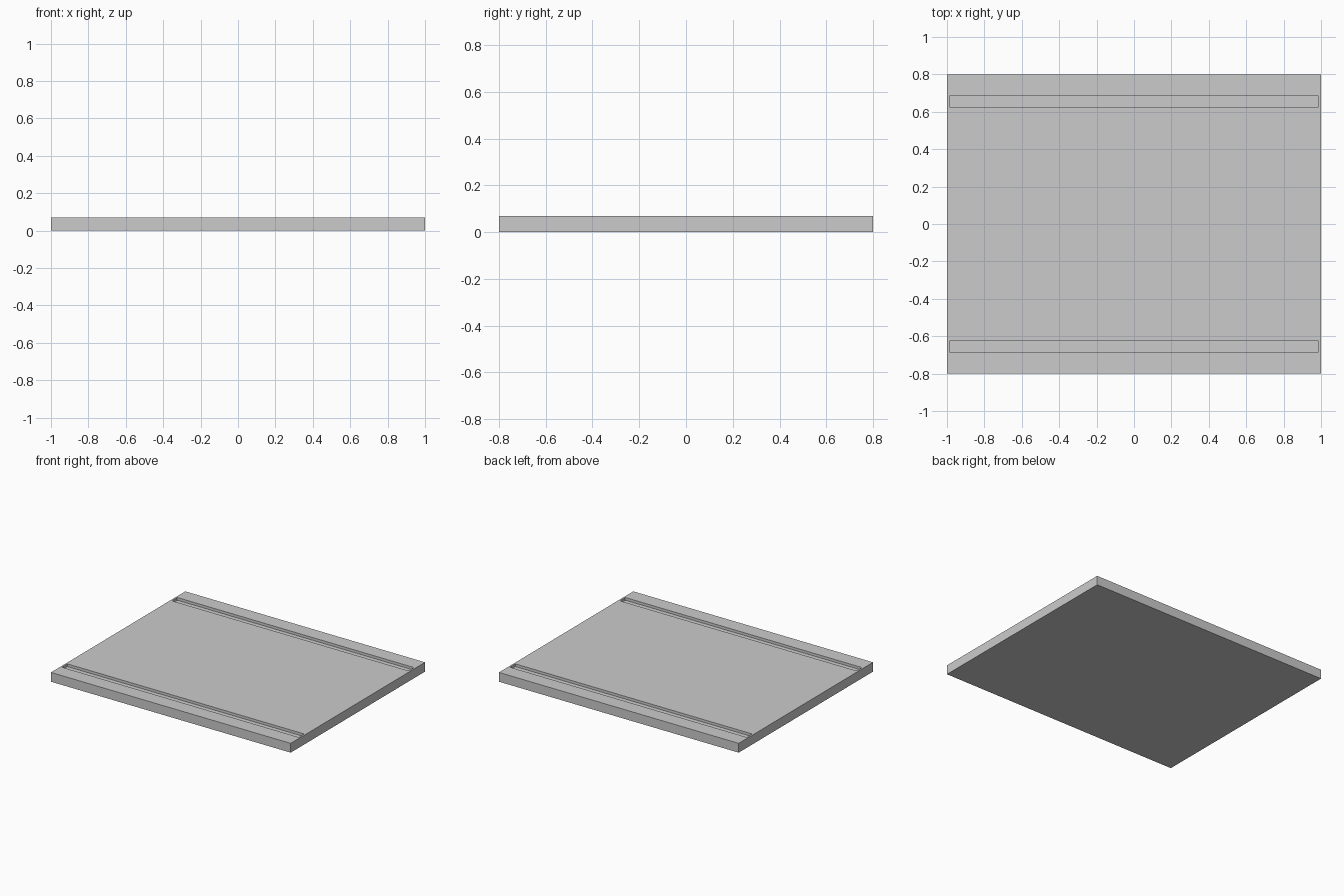
import bpy
import bmesh

if "Cube" in bpy.data.objects:
    bpy.data.objects.remove(bpy.data.objects["Cube"])

LENGTH, WIDTH, THICK = 2.0, 1.6, 0.07
SLOT_LEN, SLOT_W, SLOT_D, SLOT_Y = 1.974, 0.065, 0.02, 0.655


def box(name, size, loc, corner=0.0):
    bm = bmesh.new()
    bmesh.ops.create_cube(bm, size=1.0)
    bmesh.ops.scale(bm, vec=size, verts=bm.verts)
    bmesh.ops.translate(bm, vec=loc, verts=bm.verts)
    if corner:
        upright = [e for e in bm.edges
                   if abs(e.verts[0].co.z - e.verts[1].co.z) > 1e-4]
        bmesh.ops.bevel(bm, geom=upright, offset=corner, segments=3,
                        profile=0.5, affect='EDGES')
    mesh = bpy.data.meshes.new(name)
    bm.to_mesh(mesh)
    bm.free()
    obj = bpy.data.objects.new(name, mesh)
    bpy.context.collection.objects.link(obj)
    return obj


# Flat rectangular board
board = box("board", (LENGTH, WIDTH, THICK), (0, 0, THICK / 2))

# Long shallow slot near the front and back edges
for side, label in ((-1, "front"), (1, "back")):
    cutter = box(f"{label}_slot_cutter", (SLOT_LEN, SLOT_W, SLOT_D * 2),
                 (0, side * SLOT_Y, THICK), corner=0.006)
    cutter.hide_render = True
    cutter.hide_set(True)
    cut = board.modifiers.new(f"{label}_slot", 'BOOLEAN')
    cut.operation = 'DIFFERENCE'
    cut.solver = 'EXACT'
    cut.object = cutter
